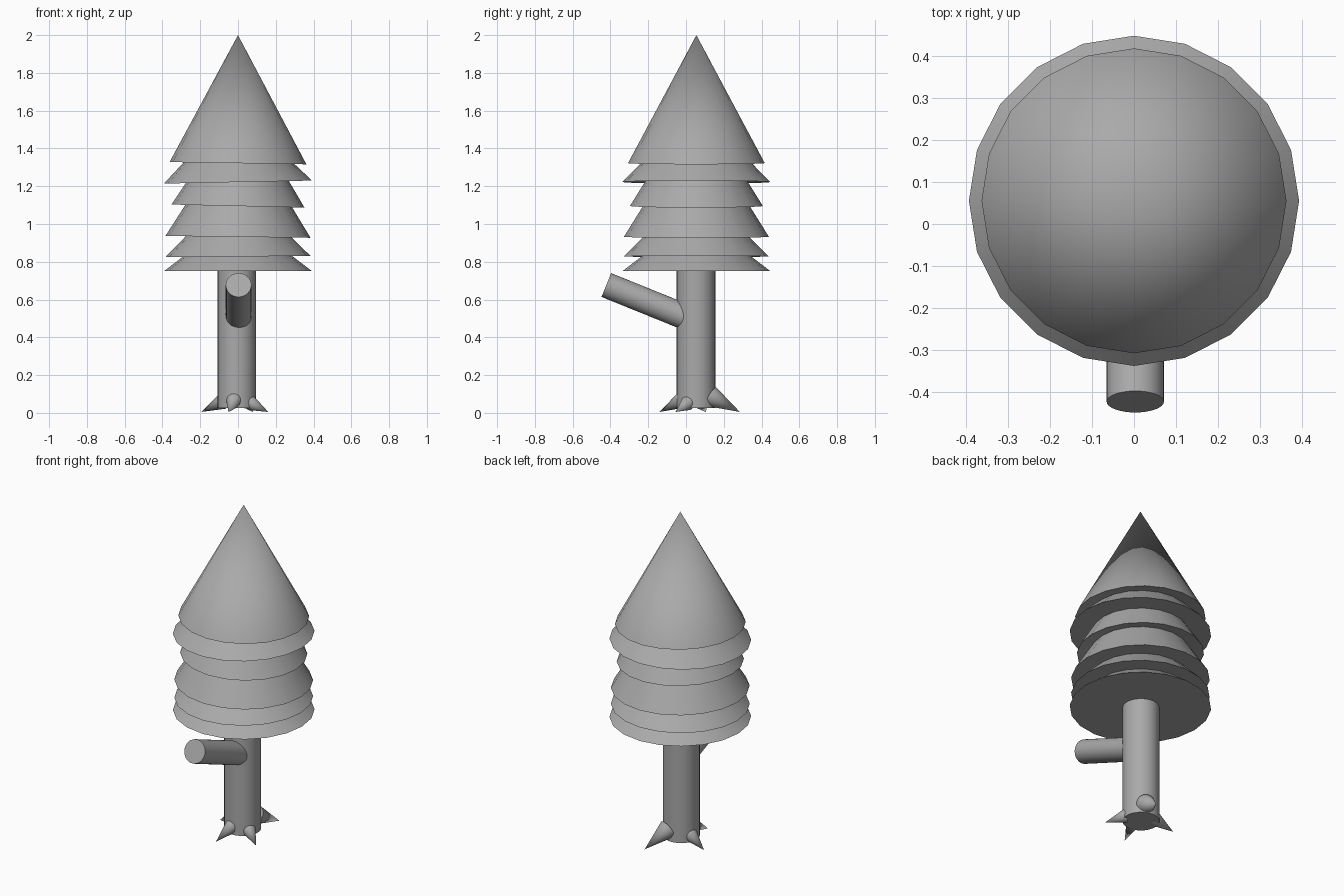
import bpy, bmesh, math
from mathutils import Vector

cube = bpy.data.objects.get("Cube")
if cube:
    bpy.data.objects.remove(cube, do_unlink=True)

# One plain grey for the whole tree
grey = bpy.data.materials.new("plain grey")
grey.use_nodes = True
colour = (0.4, 0.4, 0.4, 1)
grey.diffuse_color = colour
grey.node_tree.nodes["Principled BSDF"].inputs["Base Color"].default_value = colour

CENTRE = Vector((0, 0.055, 0))


def finish(obj, name, angle=40):
    obj.name = name
    obj.data.materials.append(grey)
    bpy.ops.object.select_all(action='DESELECT')
    obj.select_set(True)
    bpy.context.view_layer.objects.active = obj
    bpy.ops.object.shade_smooth_by_angle(angle=math.radians(angle))
    return obj


def taper(name, start, end, r1, r2, sides=32):
    """Cylinder or cone running between two points."""
    start, end = Vector(start), Vector(end)
    axis = end - start
    bpy.ops.mesh.primitive_cone_add(
        vertices=sides, radius1=r1, radius2=r2, depth=axis.length,
        location=(start + end) / 2,
        rotation=axis.to_track_quat('Z', 'Y').to_euler())
    return finish(bpy.context.object, name)


# Foliage: stacked skirts as one lathed surface (radius, height, tilt)
profile = [
    (0.392, 0.75, 0), (0.285, 0.832, 0),
    (0.384, 0.828, 0.003), (0.275, 0.937, 0),
    (0.384, 0.932, -0.005), (0.275, 1.107, 0),
    (0.352, 1.095, -0.008), (0.268, 1.23, 0),
    (0.392, 1.222, 0.008), (0.28, 1.335, 0),
    (0.362, 1.322, -0.006),
]
SIDES = 20
bm = bmesh.new()
rings = []
for r, z, tilt in profile:
    ring = []
    for i in range(SIDES):
        a = math.tau * i / SIDES
        ring.append(bm.verts.new((r * math.cos(a), r * math.sin(a),
                                  z + tilt * math.cos(a))))
    rings.append(ring)
bm.faces.new(reversed(rings[0]))
for low, high in zip(rings, rings[1:]):
    for i in range(SIDES):
        j = (i + 1) % SIDES
        bm.faces.new((low[i], low[j], high[j], high[i]))
tip = bm.verts.new((0, 0, 2))
for i in range(SIDES):
    bm.faces.new((rings[-1][i], rings[-1][(i + 1) % SIDES], tip))
mesh = bpy.data.meshes.new("foliage")
bm.to_mesh(mesh)
bm.free()
foliage = bpy.data.objects.new("foliage", mesh)
foliage.location = CENTRE
bpy.context.collection.objects.link(foliage)
finish(foliage, "foliage")

# Trunk and the cut-off branch
taper("trunk", (-0.006, 0.053, 0.025), (-0.006, 0.053, 0.8), 0.102, 0.102)
taper("branch", (0.003, 0.04, 0.49), (0.003, -0.422, 0.677), 0.068, 0.068)

# Roots: cones spreading from the trunk foot (tip x, tip y, thickness, height)
roots = {
    "root_left": (0.16, -0.11, 0.038, 0.05),
    "root_right": (-0.195, 0.05, 0.042, 0.06),
    "root_front": (-0.05, -0.195, 0.042, 0.065),
    "root_back": (0.08, 0.23, 0.055, 0.085),
}
for name, (x, y, thick, height) in roots.items():
    out = Vector((x, y, 0))
    base = CENTRE + out.normalized() * 0.085 + Vector((0, 0, height))
    taper(name, base, CENTRE + out + Vector((0, 0, 0.005)), thick, 0)
